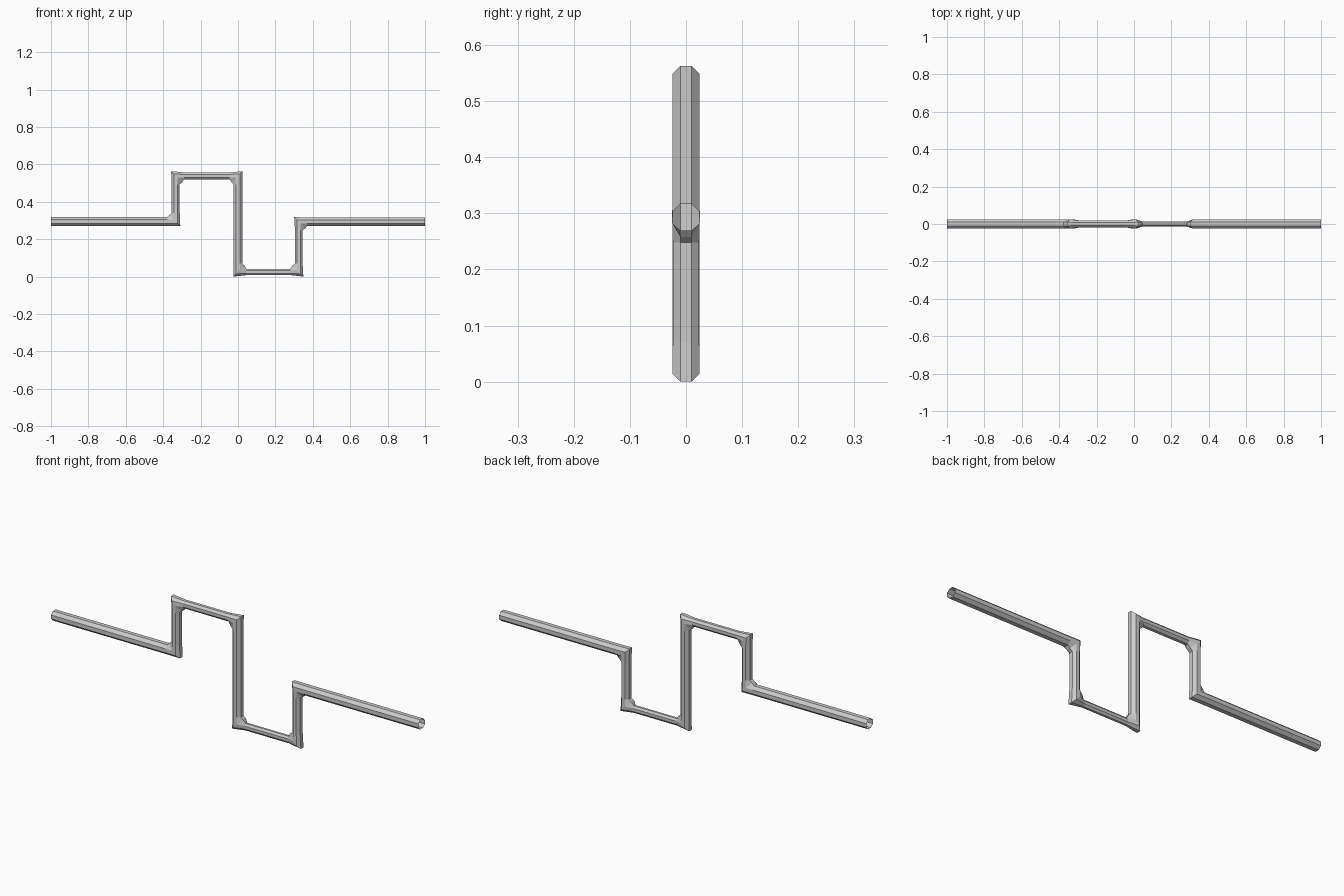
import bpy, bmesh
from mathutils import Vector

if "Cube" in bpy.data.objects:
    bpy.data.objects.remove(bpy.data.objects["Cube"])

R = 0.0245          # tube half width at elbows
K = 0.414           # octagon flat ratio
ELBOW = 0.045       # distance of the collar rings from each corner
INNER = 1.42        # inner corner chamfer amount

# Centre line in the x-z plane, and half widths (in plane, across y) per span
PATH = [Vector(p) for p in [(-1, .294), (-.333, .294), (-.333, .5385), (0, .5385),
                            (0, .0245), (.325, .0245), (.325, .293), (1, .293)]]
SPANS = [(.0235, .0252), (.0215, .0245), (.0185, .0175), (.0235, .0240),
         (.0170, .0130), (.0205, .0235), (.0235, .0252)]
OCT = [(1, K), (K, 1), (-K, 1), (-1, K), (-1, -K), (-K, -1), (K, -1), (1, -K)]

bm = bmesh.new()
rings = []


def add_ring(c, axis, half_plane, half_y, inner=1.0):
    """Octagon ring; axis is the in-plane direction of its u coordinate."""
    ring = []
    for u, v in OCT:
        s = u * (inner if u > 0.9 else 1.0)
        p = c + axis * (s * half_plane)
        ring.append(bm.verts.new((p.x, v * half_y, p.y)))
    rings.append(ring)


def normal(d):
    return Vector((-d.y, d.x))


# Sweep the tube: plain rings along spans, mitred rings with eased inside at corners
last = len(SPANS) - 1
for i, (hp, hy) in enumerate(SPANS):
    a, b = PATH[i], PATH[i + 1]
    d = (b - a).normalized()
    n = normal(d)
    if i == 0:
        add_ring(a, n, hp, hy)
    else:
        add_ring(a + d * ELBOW, n, hp, hy)
    if i == last:
        add_ring(b, n, hp, hy)
    else:
        add_ring(b - d * ELBOW, n, hp, hy)
        nxt = (PATH[i + 2] - b).normalized()
        mitre = n + normal(nxt)
        left_turn = d.x * nxt.y - d.y * nxt.x > 0
        start = len(rings)
        add_ring(b, mitre, R, R)
        # push the inside of the bend towards the chamfer line
        side = 1 if left_turn else -1
        for (u, v), vert in zip(OCT, rings[start]):
            if u * side > 0.9:
                p = b + mitre * (u * R * INNER)
                vert.co = (p.x, v * R, p.y)

# Skin the rings, leaving both tube ends open
for r0, r1 in zip(rings, rings[1:]):
    for k in range(8):
        j = (k + 1) % 8
        bm.faces.new((r0[k], r0[j], r1[j], r1[k]))
bmesh.ops.recalc_face_normals(bm, faces=bm.faces)

mesh = bpy.data.meshes.new("bent_tube")
bm.to_mesh(mesh)
bm.free()
tube = bpy.data.objects.new("bent_tube", mesh)
bpy.context.collection.objects.link(tube)
